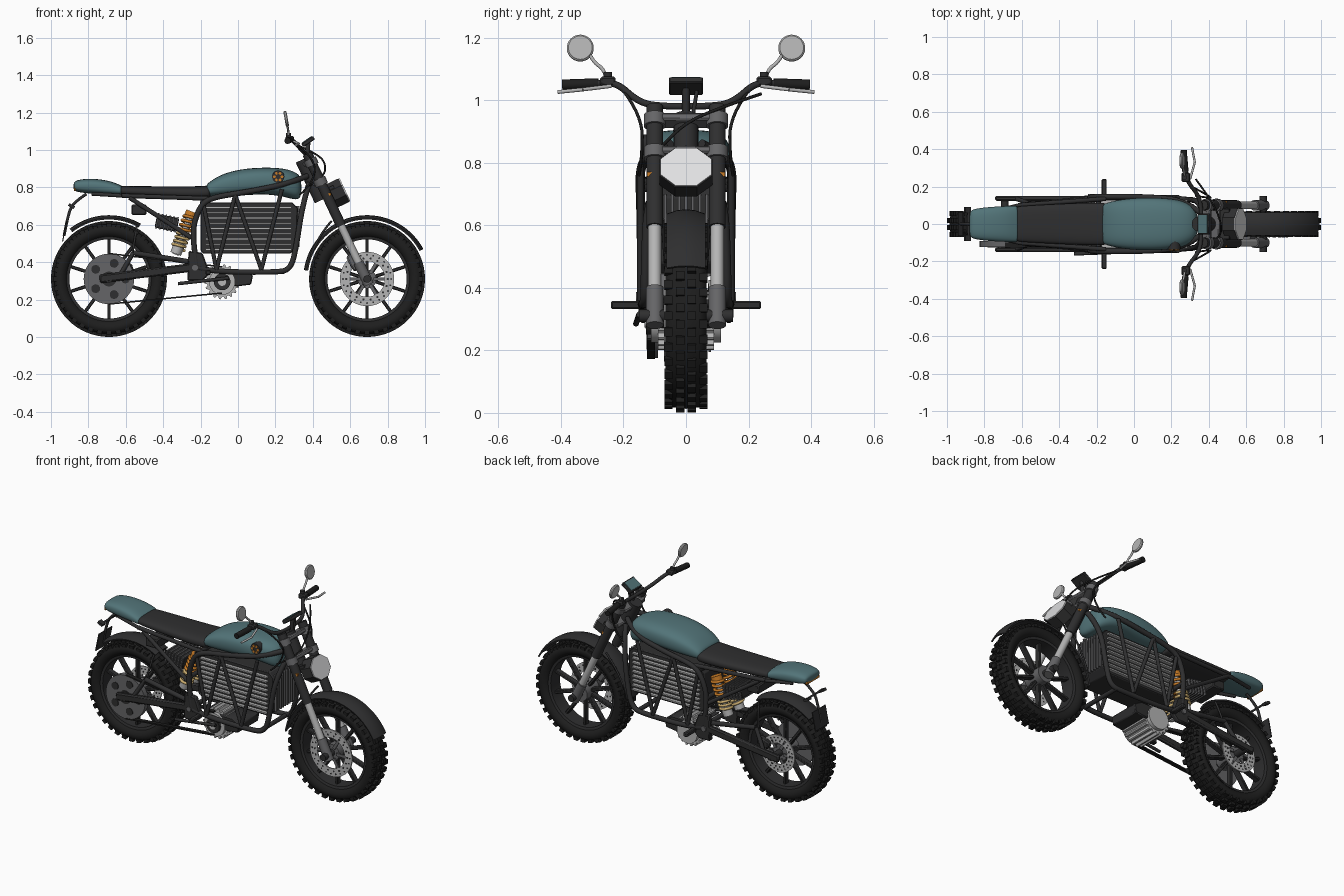
import bpy, bmesh, math
from mathutils import Matrix, Vector

if "Cube" in bpy.data.objects:
    bpy.data.objects.remove(bpy.data.objects["Cube"])


def material(name, *rgb):
    m = bpy.data.materials.new(name)
    m.use_nodes = True
    m.diffuse_color = (*rgb, 1)
    node = next(n for n in m.node_tree.nodes if n.type == 'BSDF_PRINCIPLED')
    node.inputs["Base Color"].default_value = (*rgb, 1)
    return m


rubber = material("black rubber", .013, .013, .013)
charcoal = material("charcoal paint", .028, .028, .029)
teal = material("teal paint", .085, .175, .19)
grey = material("mid grey metal", .13, .13, .135)
silver = material("silver metal", .46, .46, .46)
white = material("white lens", .75, .75, .76)
orange = material("orange", .58, .2, .02)
gold = material("gold spring", .6, .42, .16)


def part(name, bm, mat, mirror=False, bevel=0, subsurf=0, sharp=35):
    """Turn a bmesh into a named object, smooth except at sharp edges."""
    bmesh.ops.recalc_face_normals(bm, faces=bm.faces)
    for f in bm.faces:
        f.smooth = True
    for e in bm.edges:
        e.smooth = e.calc_face_angle(0) < math.radians(sharp)
    mesh = bpy.data.meshes.new(name)
    bm.to_mesh(mesh)
    bm.free()
    mesh.materials.clear()
    mesh.materials.append(mat)
    ob = bpy.data.objects.new(name, mesh)
    bpy.context.collection.objects.link(ob)
    if bevel:
        ob.modifiers.new("bevel", 'BEVEL').width = bevel
    if subsurf:
        s = ob.modifiers.new("subsurf", 'SUBSURF')
        s.levels = s.render_levels = subsurf
    if mirror:
        ob.modifiers.new("mirror", 'MIRROR').use_axis = (False, True, False)
    return ob


def cube(bm, m, size):
    bmesh.ops.create_cube(bm, size=1, matrix=m @ Matrix.Diagonal((*size, 1)))


def box(name, mat, loc, size, tilt=0, **kw):
    bm = bmesh.new()
    cube(bm, Matrix.Translation(loc) @ Matrix.Rotation(-tilt, 4, 'Y'), size)
    return part(name, bm, mat, **kw)


def beam(name, mat, a, b, y, width, height, **kw):
    """Flat bar between two side-view points."""
    dx, dz = b[0] - a[0], b[1] - a[1]
    mid = ((a[0] + b[0]) / 2, y, (a[1] + b[1]) / 2)
    return box(name, mat, mid, (math.hypot(dx, dz), width, height), math.atan2(dz, dx), **kw)


def rods(name, mat, specs, n=20, **kw):
    bm = bmesh.new()
    for a, b, r in specs:
        a, b = Vector(a), Vector(b)
        turn = (b - a).to_track_quat('Z', 'Y').to_matrix().to_4x4()
        bmesh.ops.create_cone(bm, cap_ends=True, segments=n, radius1=r, radius2=r,
                              depth=(b - a).length, matrix=Matrix.Translation((a + b) / 2) @ turn)
    return part(name, bm, mat, **kw)


def tube(name, mat, points, r, mirror=False):
    cu = bpy.data.curves.new(name, 'CURVE')
    cu.dimensions, cu.bevel_depth, cu.bevel_resolution = '3D', r, 3
    cu.use_fill_caps, cu.resolution_u = True, 5
    sp = cu.splines.new('NURBS')
    sp.points.add(len(points) - 1)
    for p, co in zip(sp.points, points):
        p.co = (*co, 1)
    sp.use_endpoint_u, sp.order_u = True, 3
    temp = bpy.data.objects.new(name + " path", cu)
    mesh = bpy.data.meshes.new_from_object(temp)
    bpy.data.objects.remove(temp)
    bm = bmesh.new()
    bm.from_mesh(mesh)
    bpy.data.meshes.remove(mesh)
    return part(name, bm, mat, mirror, sharp=60)


def skin(bm, rings, loop):
    rings = [[bm.verts.new(p) for p in ring] for ring in rings]
    for a, b in zip(rings, rings[1:] + rings[:1] if loop else rings[1:]):
        for i in range(len(a)):
            j = (i + 1) % len(a)
            bm.faces.new((a[i], a[j], b[j], b[i]))
    if not loop:
        bm.faces.new(rings[0])
        bm.faces.new(rings[-1])


def lathe(name, mat, profile, c, start=0, end=360, n=64, **kw):
    """Sweep a closed (radius, y) profile about a sideways axis."""
    full = end - start == 360
    bm, rings = bmesh.new(), []
    for i in range(n if full else n + 1):
        a = math.radians(start + (end - start) * i / n)
        rings.append([(c[0] + r * math.cos(a), y, c[1] + r * math.sin(a)) for r, y in profile])
    skin(bm, rings, full)
    return part(name, bm, mat, **kw)


def loft(name, mat, sections, n=20):
    """Rounded body through (x, bottom, top, half width) sections."""
    bm, rings = bmesh.new(), []
    soft = lambda v: math.copysign(abs(v) ** .7, v)
    for x, lo, hi, w in sections:
        angles = [math.tau * i / n for i in range(n)]
        rings.append([(x, w * soft(math.cos(a)), (lo + hi) / 2 + (hi - lo) / 2 * soft(math.sin(a)))
                      for a in angles])
    skin(bm, rings, False)
    return part(name, bm, mat, subsurf=2, sharp=80)


def prism(name, mat, outline, y0, y1, **kw):
    bm = bmesh.new()
    skin(bm, [[(x, y, z) for x, z in outline] for y in (y0, y1)], False)
    return part(name, bm, mat, **kw)


def polar(c, angle, r, y):
    return (Matrix.Translation((c[0], 0, c[1])) @ Matrix.Rotation(-angle, 4, 'Y')
            @ Matrix.Translation((r, y, 0)))


def ring_rods(name, mat, c, r, count, radius, y0, y1):
    spots = [polar(c, math.tau * i / count, r, 0).translation for i in range(count)]
    rods(name, mat, [((p.x, y0, p.z), (p.x, y1, p.z), radius) for p in spots], n=10)


# Wheels: tyre, knobs, rim, spokes and hub
FRONT, REAR = (.69, .31), (-.69, .31)
half = [(.222, .045), (.25, .066), (.278, .066), (.292, .045), (.297, 0)]
tyre = half + [(r, -y) for r, y in half[-2::-1]]
for label, c in (("front", FRONT), ("rear", REAR)):
    lathe(label + "_tyre", rubber, tyre, c, sharp=60)
    lathe(label + "_rim", charcoal, [(.232, -.05), (.232, .05), (.212, .045), (.212, -.045)], c)
    bm = bmesh.new()
    for i in range(36):
        for k, y in enumerate((-.056, -.019, .019, .056)):
            a = math.tau * (i + .5 * (k % 2)) / 36
            cube(bm, polar(c, a, .300 if k in (1, 2) else .288, y), (.019, .027, .027))
    part(label + "_tread", bm, rubber)
    bm = bmesh.new()
    for i in range(10):
        cube(bm, polar(c, math.tau * (i + .5) / 10, .13, 0), (.18, .036, .018))
    part(label + "_spokes", bm, charcoal, bevel=.004)
    rods(label + "_hub", grey, [((c[0], -.06, c[1]), (c[0], .06, c[1]), .05)], n=32)
    rods(label + "_axle", charcoal, [((c[0], -.15, c[1]), (c[0], .15, c[1]), .02)])

# Brakes and rear drive pulley
for label, c, y, r in (("front", FRONT, -.066, .145), ("rear", REAR, .076, .115)):
    lathe(label + "_disc", silver, [(r, y - .004), (r, y + .004), (r - .05, y + .004), (r - .05, y - .004)], c)
    ring_rods(label + "_disc_holes", charcoal, c, r - .016, 24, .005, y - .005, y + .005)
    ring_rods(label + "_disc_slots", charcoal, c, r - .034, 18, .006, y - .005, y + .005)
    bm = bmesh.new()
    for i in range(6):
        cube(bm, polar(c, math.tau * i / 6, .07, y), (.07, .008, .018))
    part(label + "_disc_carrier", bm, grey)
box("front_caliper", grey, (.62, -.072, .40), (.05, .045, .09), .5, bevel=.008)
box("rear_caliper", charcoal, (-.60, .085, .36), (.08, .04, .05), .3, bevel=.008)
rods("rear_pulley", grey, [((-.69, -.123, .31), (-.69, -.09, .31), .135)], n=48)
ring_rods("pulley_holes", charcoal, REAR, .088, 5, .024, -.126, -.1)
rods("pulley_centre", charcoal, [((-.69, -.129, .31), (-.69, -.1, .31), .04)])
beam("belt_upper", rubber, (-.69, .446), (-.085, .375), -.112, .025, .008)
beam("belt_lower", rubber, (-.69, .176), (-.085, .235), -.112, .025, .008)

# Fenders
shell = [(.327, -.062), (.338, -.03), (.341, 0), (.338, .03), (.327, .062)]
shell += [(r - .009, y * .95) for r, y in shell[::-1]]
lathe("front_fender", charcoal, shell, FRONT, 28, 172, 36, sharp=60)
lathe("rear_fender", charcoal, shell, REAR, 60, 128, 20, sharp=60)
tube("front_fender_stay", charcoal, [(.50, .075, .62), (.43, .07, .54), (.39, .062, .44)], .006, True)
tube("rear_fender_stay", charcoal, [(-.54, .05, .60), (-.55, .08, .53), (-.57, .1, .42)], .006, True)

# Fork, clamps and steering head
BOTTOM, TOP = Vector((.70, .1, .28)), Vector((.37, .1, .98))
LEAN = math.atan2(TOP.z - BOTTOM.z, TOP.x - BOTTOM.x) - math.pi / 2
at = lambda t: BOTTOM.lerp(TOP, t)
rods("fork_feet", grey, [(at(0), at(.17), .028)], mirror=True)
rods("fork_sliders", silver, [(at(.16), at(.47), .021)], mirror=True)
rods("fork_tubes", charcoal, [(at(.45), at(1), .027)], mirror=True)
rods("clamp_rings", grey, [(at(.76), at(.81), .035), (at(.91), at(.96), .035)], mirror=True)
for label, t in (("lower_clamp", .785), ("upper_clamp", .935)):
    p = at(t)
    box(label, grey, (p.x - .012, 0, p.z), (.07, .19, .026), LEAN, bevel=.006)
head = Vector((-.035, -.1, -.01))
rods("steering_head", charcoal, [(at(.66) + head, at(.97) + head, .04)])

# Headlight with octagonal lens
for label, mat, shift, depth, scale in (("headlight_body", charcoal, 0, .07, 1), ("headlight_lens", white, .037, .008, .96)):
    bm = bmesh.new()
    place = (Matrix.Translation((.535, 0, .77)) @ Matrix.Rotation(-LEAN, 4, 'Y')
             @ Matrix.Translation((shift, 0, 0)) @ Matrix.Diagonal((1, .092 * scale, .075 * scale, 1))
             @ Matrix.Rotation(math.pi / 2, 4, 'Y') @ Matrix.Rotation(math.pi / 8, 4, 'Z'))
    bmesh.ops.create_cone(bm, cap_ends=True, segments=8, radius1=1, radius2=1, depth=depth, matrix=place)
    part(label, bm, mat)
box("headlight_bracket", charcoal, (.49, 0, .78), (.06, .16, .04), LEAN)
box("fork_markers", orange, (.485, .113, .763), (.025, .022, .014), mirror=True)

# Handlebar, grips, levers, mirrors and display
tube("handlebar", charcoal, [(.36, 0, .98), (.36, .1, .98), (.34, .16, 1), (.29, .22, 1.055),
                             (.275, .28, 1.055), (.265, .39, 1.05)], .011, True)
rods("grips", rubber, [((.275, .28, 1.053), (.265, .395, 1.049), .017)], mirror=True)
box("switch_blocks", charcoal, (.277, .25, 1.06), (.045, .05, .03), bevel=.006, mirror=True)
rods("levers", silver, [((.30, .24, 1.045), (.325, .33, 1.034), .006), ((.325, .33, 1.034), (.31, .41, 1.026), .006)], mirror=True)
tube("mirror_stalks", silver, [(.27, .25, 1.06), (.27, .262, 1.10), (.265, .295, 1.12), (.262, .31, 1.15)], .006, True)
rods("mirror_bases", charcoal, [((.27, .25, 1.05), (.27, .25, 1.09), .014)], mirror=True)
rods("mirrors", silver, [((.249, .338, 1.165), (.266, .338, 1.168), .043)], n=32, bevel=.005, mirror=True)
box("display", charcoal, (.375, 0, 1.045), (.075, .11, .022), .6, bevel=.004)
box("display_screen", teal, (.368, 0, 1.055), (.06, .094, .004), .6)
rods("display_stalk", charcoal, [((.37, 0, .95), (.375, 0, 1.04), .012), ((.37, .02, .94), (.37, .035, 1.03), .006)])
tube("cable_long", rubber, [(.33, .24, 1.02), (.42, .12, .98), (.47, 0, .93), (.46, -.08, .85), (.36, -.13, .8)], .005)
tube("cables", rubber, [(.31, .2, 1.03), (.42, .14, .95), (.40, .14, .82), (.33, .15, .76)], .005, True)

# Tank, seat and tail
loft("tank", teal, [(-.17, .755, .81, .10), (-.16, .75, .825, .11), (-.09, .75, .872, .13), (.02, .755, .9, .142), (.14, .765, .908, .142),
                    (.25, .75, .903, .13), (.315, .728, .88, .10), (.34, .75, .85, .07)])
loft("seat", charcoal, [(-.635, .76, .808, .092), (-.62, .755, .808, .096), (-.45, .745, .806, .106),
                        (-.25, .735, .804, .115), (-.16, .738, .81, .115), (-.145, .74, .81, .11)])
loft("tail", teal, [(-.88, .79, .82, .06), (-.87, .775, .84, .08), (-.78, .765, .85, .092),
                    (-.68, .757, .835, .097), (-.63, .757, .812, .097), (-.62, .758, .81, .095)])
box("tail_light", orange, (-.872, 0, .79), (.012, .13, .02), bevel=.003)
rods("tank_badge", charcoal, [((.215, -.09, .857), (.215, -.137, .857), .033)])
ring_rods("tank_badge_dots", orange, (.215, .857), .02, 6, .0075, -.1, -.141)

# Plate holder and rear signals
tube("plate_arm", charcoal, [(-.81, 0, .765), (-.88, 0, .72), (-.91, 0, .65), (-.93, 0, .54)], .008)
beam("plate", charcoal, (-.915, .62), (-.938, .51), 0, .13, .006)
box("rear_signals", charcoal, (-.89, .075, .70), (.035, .03, .016), -.5, mirror=True)
rods("signal_bar", charcoal, [((-.885, -.08, .70), (-.885, .08, .70), .006)])

# Frame tubes
tube("frame_upper", charcoal, [(.37, .05, .86), (.27, .13, .82), (.05, .146, .775), (-.15, .146, .745), (-.21, .146, .69),
                               (-.25, .14, .55), (-.22, .14, .38)], .015, True)
tube("frame_lower", charcoal, [(-.24, .14, .38), (-.18, .14, .35), (.2, .14, .345), (.28, .13, .36),
                               (.31, .13, .47), (.345, .12, .71), (.38, .05, .82)], .015, True)
zigzag = [(-.185, .145, .71), (-.115, .145, .36), (-.015, .148, .76), (.125, .145, .36), (.235, .145, .79)]
rods("trellis", charcoal, [(a, b, .011) for a, b in zip(zigzag, zigzag[1:])], n=12, mirror=True)
rods("seat_rails", charcoal, [((-.15, .135, .74), (-.62, .1, .755), .012), ((-.58, .105, .745), (-.25, .135, .53), .012),
                              ((-.62, .1, .755), (-.78, .06, .765), .01)], mirror=True)
rods("cross_tubes", charcoal, [((x, -.14, z), (x, .14, z), .013) for x, z in ((-.22, .38), (-.24, .56), (.24, .35), (-.19, .72))])
prism("pivot_plates", charcoal, [(-.265, .46), (-.19, .45), (-.15, .34), (-.19, .30), (-.27, .30)], .12, .152, mirror=True, bevel=.006)
rods("pivot_bolts", grey, [((-.23, .15, .37), (-.23, .16, .37), .016)], mirror=True)
box("electronics_tray", charcoal, (-.53, 0, .68), (.08, .2, .055), bevel=.006)

# Swingarm, foot pegs and side stand
beam("swingarm", charcoal, (-.74, .31), (-.22, .375), .137, .028, .046, mirror=True, bevel=.008)
rods("swingarm_brace", charcoal, [((-.56, .11, .45), (-.25, .12, .40), .014), ((-.56, .11, .45), (-.63, .135, .33), .012)], mirror=True)
box("foot_pegs", charcoal, (-.16, .19, .345), (.028, .1, .026), bevel=.005, mirror=True)
rods("side_stand", charcoal, [((-.32, -.16, .285), (-.05, -.15, .315), .009)])

# Battery pack with cooling fins
pack = [(-.2, .46), (-.185, .445), (.28, .445), (.315, .48), (.32, .69), (.29, .72), (-.17, .72), (-.2, .69)]
prism("battery", charcoal, pack, -.108, .108, bevel=.005)
bm = bmesh.new()
for i in range(9):
    cube(bm, Matrix.Translation((.055, .116, .468 + .028 * i)), (.46, .022, .009))
part("battery_fins", bm, silver, mirror=True)
bm = bmesh.new()
for i in range(9):
    cube(bm, Matrix.Translation((.32, .022 * (i - 4), .59)), (.02, .008, .22))
part("battery_front_fins", bm, grey)

# Motor: finned drum with axial ribs and sprocket
MOTOR = (-.085, .295)
drum = [polar(MOTOR, math.tau * i / 72, .094 if i % 4 < 2 else .08, 0).translation for i in range(72)]
prism("motor_drum", silver, [(p.x, p.z) for p in drum], -.09, .09)
rods("motor_caps", silver, [((-.085, .08, .295), (-.085, .112, .295), .07)], n=32, mirror=True)
rods("motor_hub", charcoal, [((-.085, -.128, .295), (-.085, -.1, .295), .045)])
rods("motor_shaft", silver, [((-.085, -.133, .295), (-.085, -.1, .295), .022)])
prism("motor_mount", charcoal, [(-.17, .36), (.03, .36), (.08, .33), (.07, .28), (-.01, .27), (-.12, .34)], -.1, .1, bevel=.005)

# Shock absorbers and finned controller
upper, lower = Vector((-.245, .055, .67)), Vector((-.335, .055, .44))
rods("shock_bodies", silver, [(upper, lower, .018), (lower.lerp(upper, .02), lower.lerp(upper, .28), .03)], mirror=True)
rods("shock_caps", orange, [(upper, upper.lerp(lower, .12), .033)], mirror=True)
for label, mat, lo, hi in (("upper_spring", orange, .1, .5), ("lower_spring", gold, .5, .85)):
    side = (lower - upper).normalized().cross(Vector((0, 1, 0)))
    coil = []
    for i in range(33):
        a = math.tau * i / 8
        coil.append(upper.lerp(lower, lo + (hi - lo) * i / 32) + .036 * (math.cos(a) * side + math.sin(a) * Vector((0, 1, 0))))
    tube(label, mat, coil, .008, True)
box("controller", charcoal, (-.38, 0, .61), (.12, .17, .075), -.2, bevel=.006)
bm = bmesh.new()
turn = Matrix.Translation((-.38, 0, .61)) @ Matrix.Rotation(.2, 4, 'Y')
for i in range(6):
    cube(bm, turn @ Matrix.Translation((.021 * (i - 2.5), 0, 0)), (.008, .19, .085))
part("controller_fins", bm, grey)
